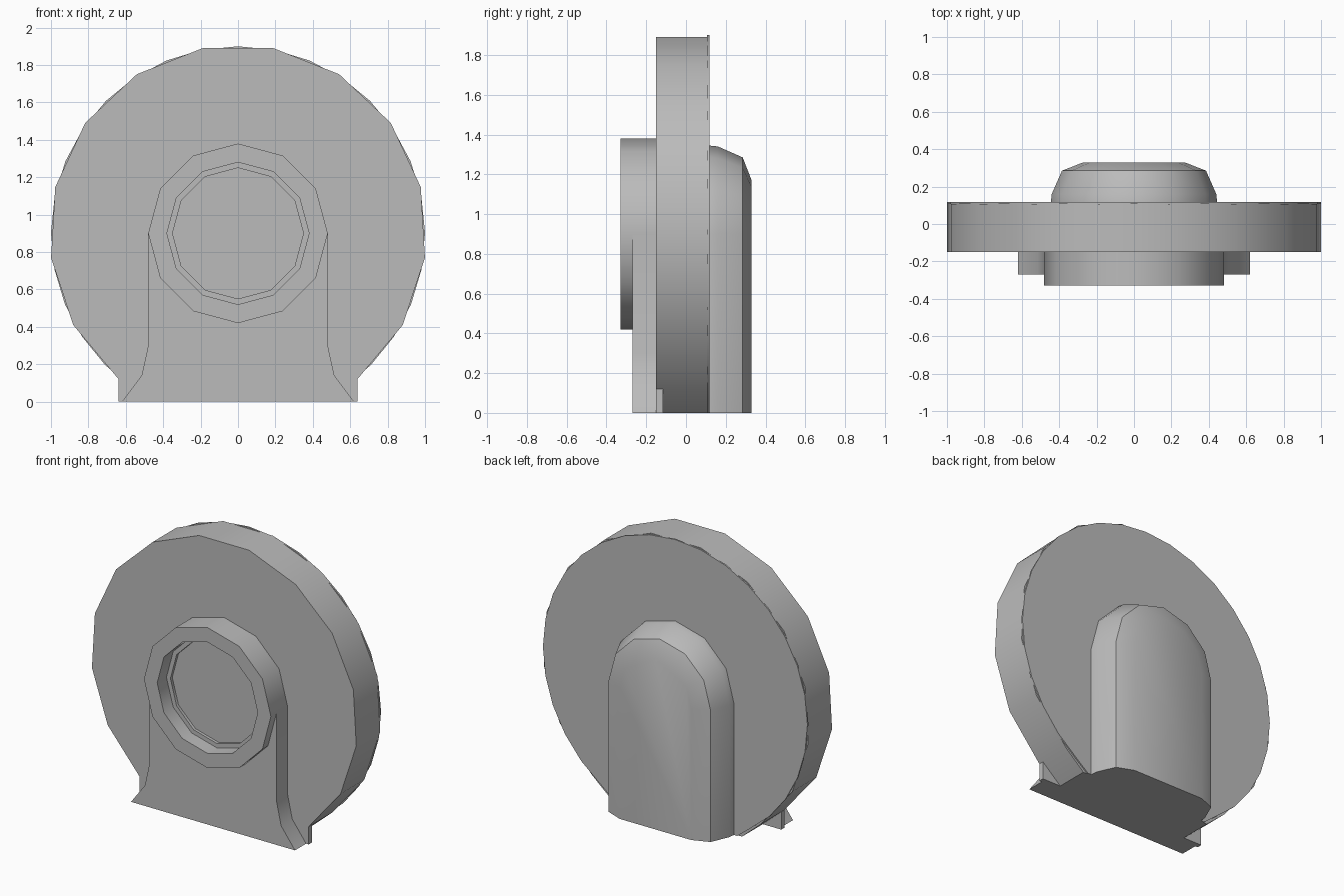
import bpy
import bmesh
from math import sin, cos, pi, radians

cube = bpy.data.objects.get("Cube")
if cube:
    bpy.data.objects.remove(cube, do_unlink=True)

AXIS_Z = 0.9  # height of the shared wheel axis

grey = bpy.data.materials.new("plain grey")
grey.use_nodes = True
colour = (0.5, 0.5, 0.5, 1)
grey.diffuse_color = colour
grey.node_tree.nodes["Principled BSDF"].inputs["Base Color"].default_value = colour


def arc(radius, start, end, steps):
    """Points (x, z) around the axis, angles in degrees."""
    angles = [radians(start + (end - start) * i / steps) for i in range(steps + 1)]
    return [(radius * cos(a), AXIS_Z + radius * sin(a)) for a in angles]


def mirrored(half):
    """Close a right-hand outline with its mirror image."""
    return half + [(-x, z) for x, z in reversed(half) if abs(x) > 1e-5]


def loft(name, sections, angle=35):
    """Skin matching outlines, given as (y, points), and cap both ends."""
    bm = bmesh.new()
    rings = [[bm.verts.new((x, y, z)) for x, z in pts] for y, pts in sections]
    for a, b in zip(rings, rings[1:]):
        for i in range(len(a)):
            j = (i + 1) % len(a)
            bm.faces.new((a[i], a[j], b[j], b[i]))
    bm.faces.new(rings[0])
    bm.faces.new(rings[-1])
    bmesh.ops.recalc_face_normals(bm, faces=bm.faces)
    mesh = bpy.data.meshes.new(name)
    bm.to_mesh(mesh)
    bm.free()
    mesh.materials.append(grey)
    obj = bpy.data.objects.new(name, mesh)
    bpy.context.collection.objects.link(obj)
    bpy.ops.object.select_all(action="DESELECT")
    obj.select_set(True)
    bpy.context.view_layer.objects.active = obj
    bpy.ops.object.shade_smooth_by_angle(angle=radians(angle))
    return obj


# Main round housing, coarse sided, cut flat at the ground
housing = mirrored([(0.5, 0)] + arc(1.008, -50.8, 79.2, 6))
loft("housing", [(-0.15, housing), (0.108, housing)])

# Thin, rounder back cover
cover = mirrored([(0.47, 0)] + arc(1.0, -56, 90, 13))
loft("back_cover", [(0.106, cover), (0.117, cover)])

# Low foot block along the front edge of the housing
foot = mirrored([(0.64, 0), (0.64, 0.12)])
loft("foot_block", [(-0.15, foot), (-0.115, foot)])

# Front hub with a stepped blind bore
bore_steps = [(-0.15, 0.48), (-0.33, 0.48), (-0.33, 0.38),
              (-0.23, 0.38), (-0.23, 0.35), (-0.21, 0.35)]
loft("hub_ring", [(y, arc(r, 0, 330, 11)) for y, r in bore_steps])

# Flared pedestal, notched under the hub so that the bore stays open
pedestal = mirrored([(0.62, 0), (0.515, 0.14), (0.48, 0.3), (0.48, AXIS_Z)]
                    + arc(0.43, 0, -90, 3))
loft("pedestal", [(-0.27, pedestal), (-0.15, pedestal)])

# Arched back casing with a bevelled rim
casing_steps = [(0.11, 0.445), (0.16, 0.44), (0.285, 0.385), (0.33, 0.27)]
loft("back_casing", [(y, mirrored([(r, 0)] + arc(r, 0, 90, 3)))
                     for y, r in casing_steps], angle=40)
